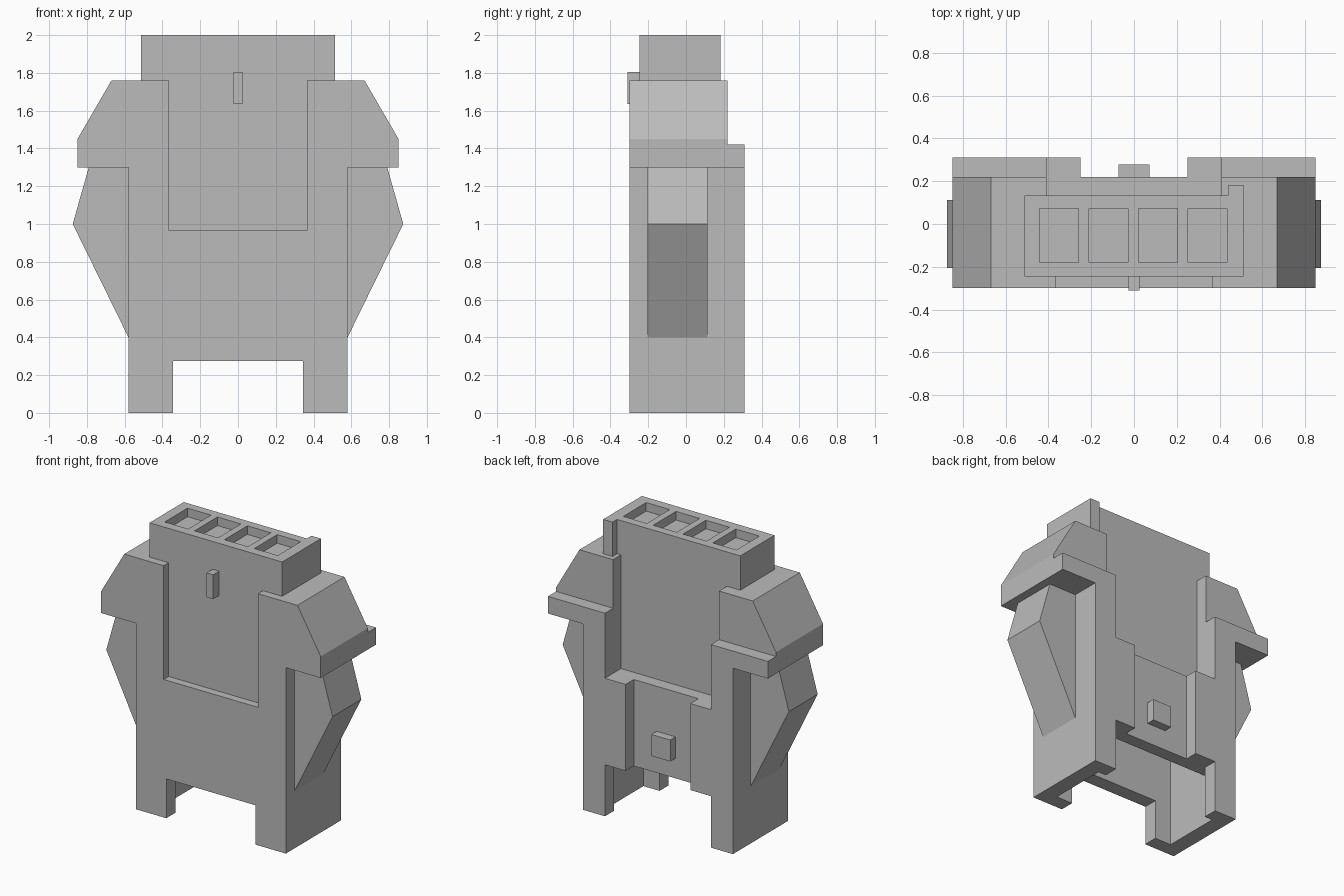
import bpy
import bmesh

default = bpy.data.objects.get("Cube")
if default:
    bpy.data.objects.remove(default, do_unlink=True)

grey = bpy.data.materials.new("plain_grey")
grey.use_nodes = True
tone = (0.5, 0.5, 0.5, 1)
grey.diffuse_color = tone
grey.node_tree.nodes["Principled BSDF"].inputs["Base Color"].default_value = tone


def prism(name, profile, y0, y1):
    """Extrude an x-z outline from y0 to y1."""
    bm = bmesh.new()
    face = bm.faces.new([bm.verts.new((x, y0, z)) for x, z in profile])
    out = bmesh.ops.extrude_face_region(bm, geom=[face])
    moved = [v for v in out["geom"] if isinstance(v, bmesh.types.BMVert)]
    bmesh.ops.translate(bm, vec=(0, y1 - y0, 0), verts=moved)
    bmesh.ops.recalc_face_normals(bm, faces=bm.faces)
    mesh = bpy.data.meshes.new(name)
    bm.to_mesh(mesh)
    bm.free()
    mesh.materials.append(grey)
    ob = bpy.data.objects.new(name, mesh)
    bpy.context.collection.objects.link(ob)
    return ob


def box(name, x0, x1, y0, y1, z0, z1):
    return prism(name, [(x0, z0), (x1, z0), (x1, z1), (x0, z1)], y0, y1)


def cut(target, name, *bounds):
    """Subtract a box, bake the result and drop the cutter."""
    cutter = box(name, *bounds)
    cutter.hide_render = True
    mod = target.modifiers.new(name, "BOOLEAN")
    mod.operation = "DIFFERENCE"
    mod.solver = "EXACT"
    mod.object = cutter
    bpy.context.view_layer.objects.active = target
    bpy.ops.object.modifier_apply(modifier=mod.name)
    bpy.data.objects.remove(cutter, do_unlink=True)


# Body with legs and flared shoulders
half = [(0.58, 0), (0.58, 1.3), (0.85, 1.3), (0.85, 1.45), (0.67, 1.76)]
body = prism("housing_body", half + [(-x, z) for x, z in reversed(half)], -0.30, 0.31)
cut(body, "shoulder_step", -1, 1, 0.22, 0.5, 1.42, 2)
cut(body, "front_recess", -0.365, 0.365, -0.5, -0.245, 0.965, 2)
cut(body, "back_recess", -0.41, 0.41, 0.133, 0.5, 0.965, 2)
cut(body, "back_panel", -0.25, 0.25, 0.22, 0.5, -0.1, 1.2)

# Open underside and the gap between the legs
cut(body, "inner_cavity", -0.47, 0.47, -0.2, 0.13, -0.1, 0.9)
cut(body, "rear_cavity", -0.47, 0.47, -0.15, 0.21, -0.1, 0.36)
cut(body, "rear_gap", -0.41, 0.41, 0.1, 0.5, -0.1, 0.36)
cut(body, "front_gap", -0.345, 0.345, -0.5, -0.1, -0.1, 0.275)

# Top block with four pockets
head = box("top_block", -0.513, 0.513, -0.245, 0.133, 1.76, 2)
for i in range(4):
    x = -0.35 + i * 0.231
    cut(head, "pocket", x - 0.091, x + 0.091, -0.18, 0.073, 1.94, 2.1)
box("corner_key", 0.44, 0.513, 0.133, 0.183, 1.76, 2)

# Small ribs on the front and back
box("front_rib", -0.025, 0.025, -0.31, -0.245, 1.635, 1.805)
box("back_latch", -0.073, 0.073, 0.22, 0.278, 0.5, 0.65)

# Side fins
for side, label in ((1, "left"), (-1, "right")):
    fin = [(0.58, 0.4), (0.875, 1.0), (0.79, 1.3), (0.58, 1.3)]
    prism(label + "_fin", [(side * x, z) for x, z in fin], -0.205, 0.113)
